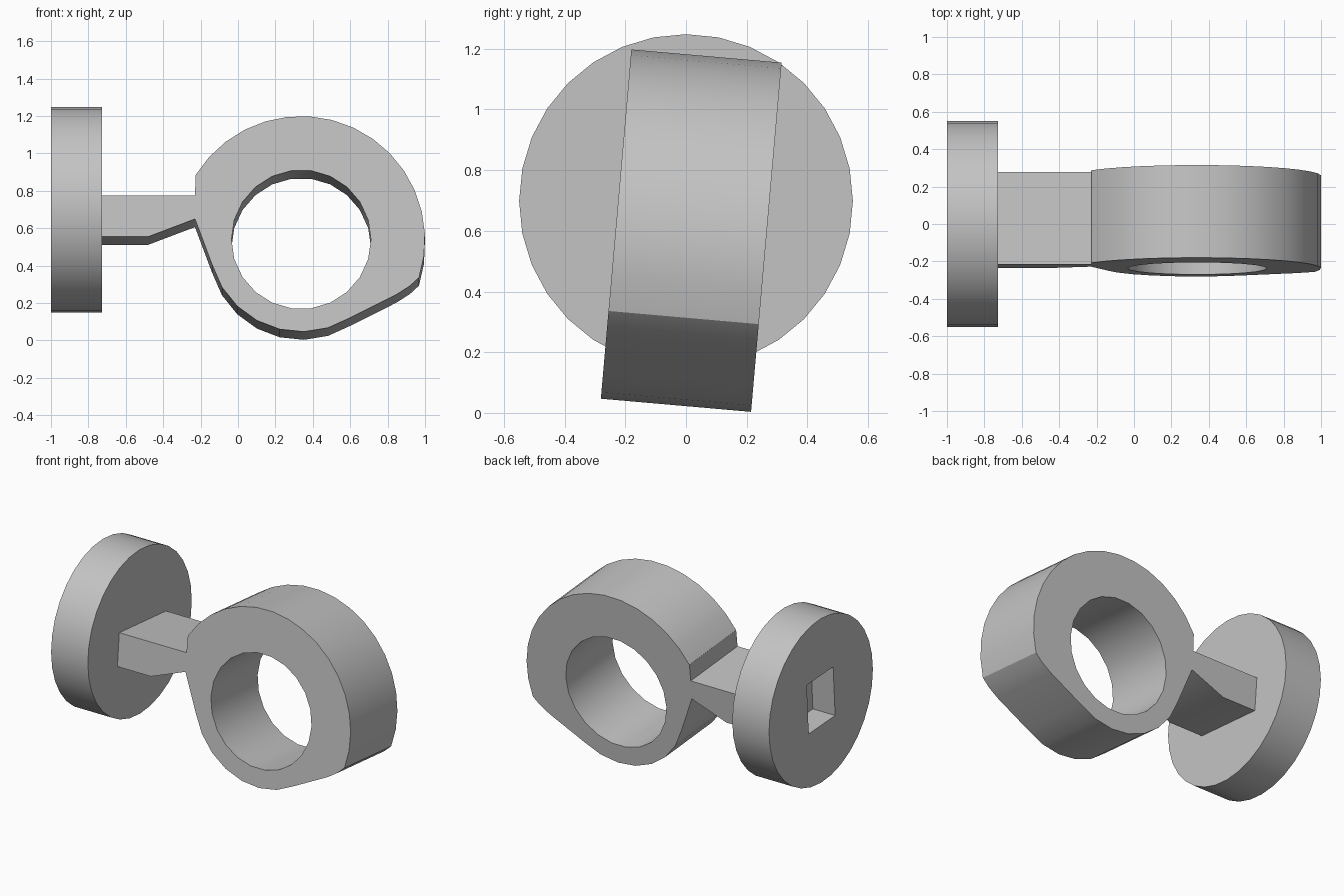
import bpy
import bmesh
from math import radians, cos, sin, pi

cube = bpy.data.objects.get("Cube")
if cube:
    bpy.data.objects.remove(cube, do_unlink=True)

# Single grey material
grey = bpy.data.materials.new("plain grey")
grey.use_nodes = True
colour = (0.55, 0.55, 0.55, 1)
grey.diffuse_color = colour
grey.node_tree.nodes["Principled BSDF"].inputs["Base Color"].default_value = colour

TILT = radians(5)


def arc(radius, start, end, steps):
    """Points on an arc around the ring centre, angles in degrees."""
    angles = [radians(start + (end - start) * i / steps) for i in range(steps + 1)]
    return [(radius * cos(a), radius * sin(a)) for a in angles]


def smooth(obj):
    bpy.ops.object.select_all(action='DESELECT')
    obj.select_set(True)
    bpy.context.view_layer.objects.active = obj
    bpy.ops.object.shade_smooth_by_angle(angle=radians(30))


def extruded(name, outlines, depth):
    """Filled outlines (later ones are holes) extruded into a mesh."""
    curve = bpy.data.curves.new(name, 'CURVE')
    curve.dimensions = '2D'
    curve.fill_mode = 'BOTH'
    curve.extrude = depth / 2
    for points in outlines:
        spline = curve.splines.new('POLY')
        spline.points.add(len(points) - 1)
        for p, (x, y) in zip(spline.points, points):
            p.co = (x, y, 0, 1)
        spline.use_cyclic_u = True
    obj = bpy.data.objects.new(name, curve)
    bpy.context.collection.objects.link(obj)
    bpy.ops.object.select_all(action='DESELECT')
    obj.select_set(True)
    bpy.context.view_layer.objects.active = obj
    bpy.ops.object.convert(target='MESH')
    obj = bpy.context.object
    bm = bmesh.new()
    bm.from_mesh(obj.data)
    bmesh.ops.remove_doubles(bm, verts=bm.verts, dist=0.0005)
    bmesh.ops.recalc_face_normals(bm, faces=bm.faces)
    bm.to_mesh(obj.data)
    bm.free()
    obj.data.materials.clear()
    obj.data.materials.append(grey)
    return obj


# Ring and arm: one tilted extrusion, outline relative to the ring centre
outline = arc(0.662, 148.5, -18, 16)
outline += [(0.58, -0.25), (0.51, -0.295)]
outline += arc(0.495, -58, -164, 7)
outline += [(-0.568, 0.11), (-0.818, 0.015), (-1.072, 0.015),
            (-1.072, 0.235), (-0.568, 0.235)]
bore = arc(0.373, 90 + 180 / 22, 90 + 180 / 22 + 360 * 21 / 22, 21)
ring = extruded("ring_and_arm", [outline, bore], 0.497)
ring.location = (0.338, 0.01, 0.518)
ring.rotation_euler = (pi / 2 - TILT, 0, 0)
smooth(ring)

# Round end disc
bpy.ops.mesh.primitive_cylinder_add(vertices=32, radius=0.55, depth=0.272,
                                    location=(-0.864, 0, 0.698),
                                    rotation=(0, pi / 2, 0))
disc = bpy.context.object
disc.name = "end_disc"
disc.data.materials.append(grey)

# Rectangular socket in the outer face of the disc
bpy.ops.mesh.primitive_cube_add(size=1, location=(-1, 0, 0.70),
                                rotation=(-TILT * 0.7, 0, 0))
cutter = bpy.context.object
cutter.name = "socket_cutter"
cutter.scale = (0.33, 0.28, 0.335)
cutter.hide_render = True
cutter.data.materials.append(grey)
socket = disc.modifiers.new("socket", 'BOOLEAN')
socket.operation = 'DIFFERENCE'
socket.solver = 'EXACT'
socket.object = cutter
bpy.context.view_layer.objects.active = disc
bpy.ops.object.modifier_apply(modifier="socket")
bpy.data.objects.remove(cutter, do_unlink=True)
smooth(disc)
